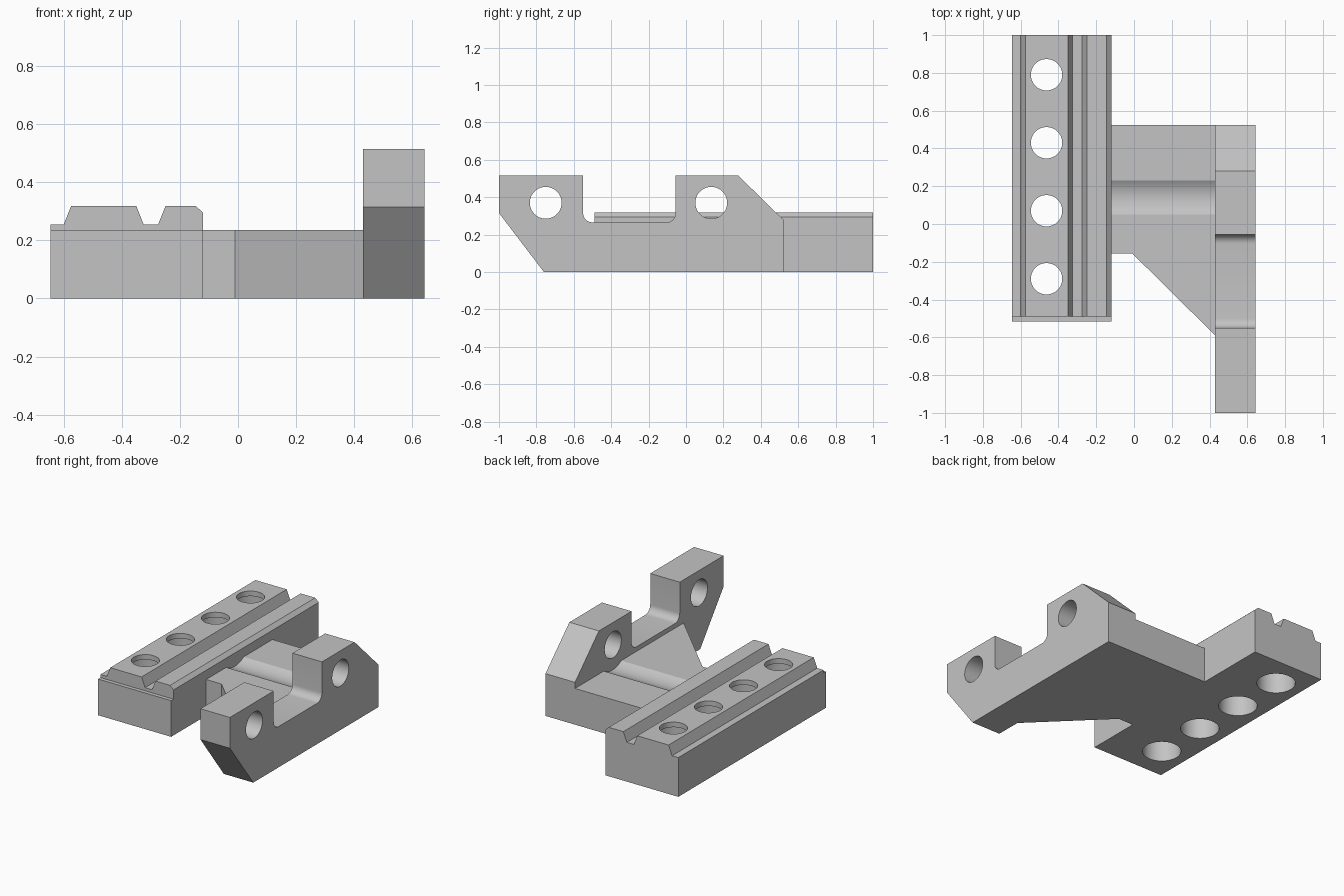
import bpy, bmesh, math
from mathutils import Vector, Matrix

if "Cube" in bpy.data.objects:
    bpy.data.objects.remove(bpy.data.objects["Cube"], do_unlink=True)

grey = bpy.data.materials.new("plain grey")
grey.use_nodes = True
colour = (0.55, 0.55, 0.55, 1)
grey.diffuse_color = colour
grey.node_tree.nodes["Principled BSDF"].inputs["Base Color"].default_value = colour


def add_object(name, bm):
    bmesh.ops.recalc_face_normals(bm, faces=bm.faces[:])
    mesh = bpy.data.meshes.new(name)
    bm.to_mesh(mesh)
    bm.free()
    mesh.materials.append(grey)
    obj = bpy.data.objects.new(name, mesh)
    bpy.context.collection.objects.link(obj)
    return obj


def prism(name, profile, axis, start, end):
    """Extrude a closed 2D profile along the x, y or z axis."""
    place = {"x": lambda p: (start, p[0], p[1]),
             "y": lambda p: (p[0], start, p[1]),
             "z": lambda p: (p[0], p[1], start)}[axis]
    bm = bmesh.new()
    face = bm.faces.new([bm.verts.new(place(p)) for p in profile])
    ext = bmesh.ops.extrude_face_region(bm, geom=[face])
    move = Vector([end - start if a == axis else 0 for a in "xyz"])
    bmesh.ops.translate(bm, vec=move,
                        verts=[g for g in ext["geom"] if isinstance(g, bmesh.types.BMVert)])
    return add_object(name, bm)


def cylinder(centre, radius, depth, axis):
    turn = Matrix.Rotation(math.pi / 2, 4, "Y") if axis == "x" else Matrix()
    bm = bmesh.new()
    bmesh.ops.create_cone(bm, cap_ends=True, segments=64, radius1=radius, radius2=radius,
                          depth=depth, matrix=Matrix.Translation(centre) @ turn)
    return add_object("cutter", bm)


def cut(obj, cutter, operation="DIFFERENCE"):
    cutter.hide_render = True
    mod = obj.modifiers.new("cut", "BOOLEAN")
    mod.operation, mod.solver, mod.object = operation, "EXACT", cutter
    bpy.context.view_layer.objects.active = obj
    bpy.ops.object.modifier_apply(modifier=mod.name)
    bpy.data.objects.remove(cutter, do_unlink=True)


def arc(cy, cz, r, a0, a1, steps=8):
    angles = [math.radians(a0 + (a1 - a0) * i / steps) for i in range(steps + 1)]
    return [(cy + r * math.cos(a), cz + r * math.sin(a)) for a in angles]


# Slotted rail with a low step across its front end
left, right, step, ledge, crown = -0.645, -0.12, 0.235, 0.255, 0.318
rail = prism("slotted_rail", [
    (left, 0), (left, ledge), (-0.6, ledge), (-0.575, crown), (-0.35, crown),
    (-0.325, ledge), (-0.275, ledge), (-0.25, crown), (-0.145, crown),
    (right, 0.295), (right, 0)], "y", -0.515, 1.0)
cut(rail, prism("cutter", [(-0.6, step), (-0.6, 0.5), (-0.49, 0.5), (-0.49, step)],
                "x", -0.8, 0))

# Four through holes, each with a wide pocket from below
for i in range(4):
    y = 0.79 - 0.36 * i
    cut(rail, cylinder((-0.463, y, 0.2), 0.083, 1, "z"))
    cut(rail, cylinder((-0.463, y, 0.085), 0.117, 0.4, "z"))

# Bridge with diagonal brace and a shallow round groove
bridge = prism("bridge", [(-0.12, -0.155), (-0.01, -0.155), (0.43, -0.59),
                          (0.43, 0.525), (-0.12, 0.525)], "z", 0, step)
pin_z = 0.37
cut(bridge, cylinder((0.155, 0.14, pin_z), 0.162, 0.55 + 0.1, "x"))

# Side plate with two lugs and a rounded notch between them
fillet, floor = 0.05, 0.265
plate = prism("lug_plate", [(-0.76, 0), (-1, 0.315), (-1, 0.515), (-0.55, 0.515)]
              + arc(-0.55 + fillet, floor + fillet, fillet, 180, 270)
              + arc(-0.055 - fillet, floor + fillet, fillet, 270, 360)
              + [(-0.055, 0.515), (0.28, 0.515), (0.525, 0.275), (0.525, 0)],
              "x", 0.43, 0.642)
for y in (-0.75, 0.135):
    cut(plate, cylinder((0.535, y, pin_z), 0.085, 0.5, "x"))

# Smooth the round surfaces and keep the edges crisp
bpy.ops.object.select_all(action="DESELECT")
for obj in (rail, bridge, plate):
    obj.select_set(True)
bpy.context.view_layer.objects.active = rail
bpy.ops.object.shade_smooth_by_angle(angle=math.radians(25))
